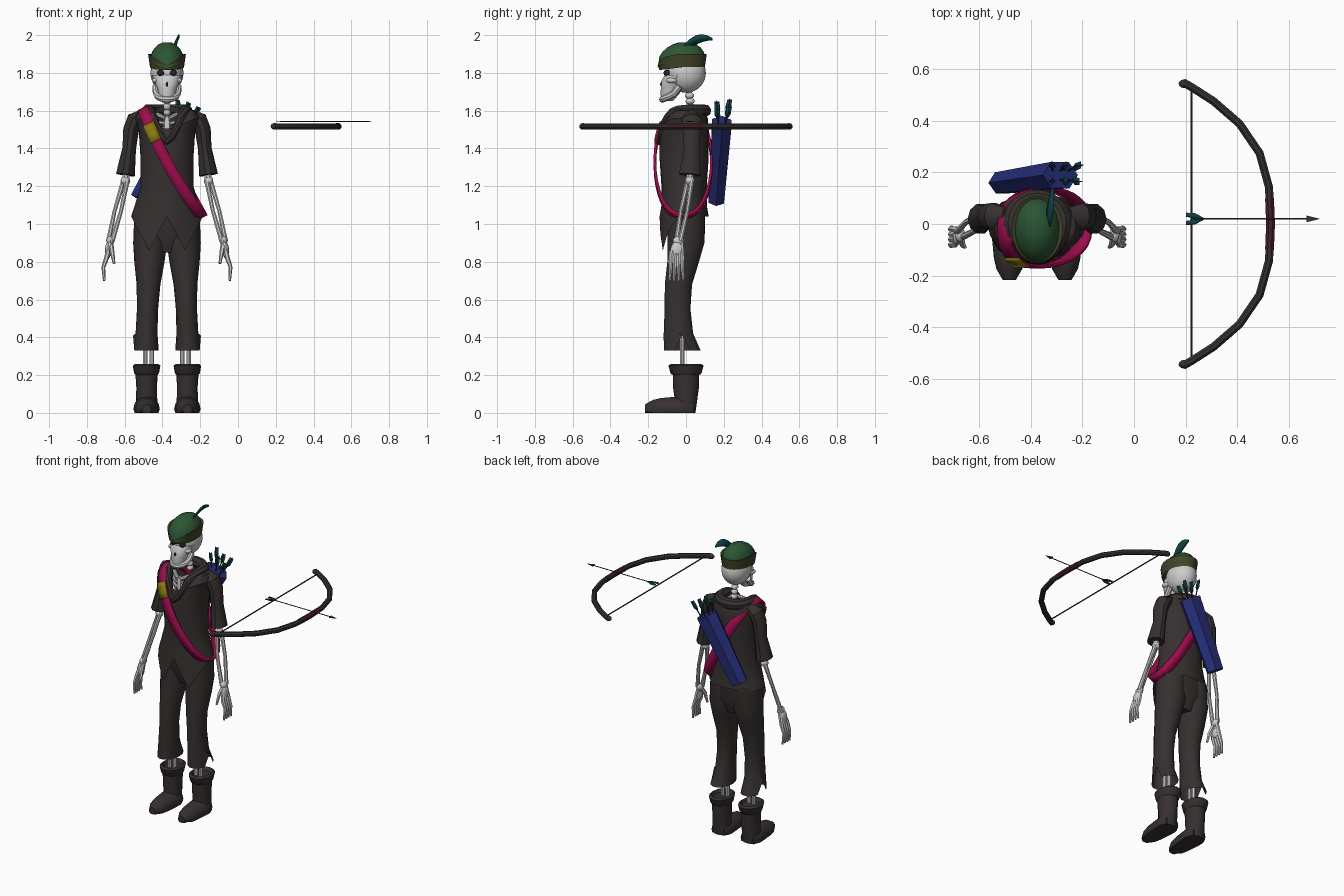
import bpy, bmesh, math
from mathutils import Vector

if "Cube" in bpy.data.objects:
    bpy.data.objects.remove(bpy.data.objects["Cube"])

X, Y, Z = Vector((1, 0, 0)), Vector((0, 1, 0)), Vector((0, 0, 1))
FIGURE_X = -0.376  # centre line of the figure
BOW_X = 0
parts = []


def material(name, red, green, blue):
    mat = bpy.data.materials.new(name)
    mat.use_nodes = True
    mat.diffuse_color = (red, green, blue, 1)
    shader = mat.node_tree.nodes["Principled BSDF"]
    shader.inputs["Base Color"].default_value = mat.diffuse_color
    shader.inputs["Roughness"].default_value = 0.8
    return mat


bone = material("bone", 0.6, 0.6, 0.6)
cloth = material("dark_cloth", 0.037, 0.03, 0.029)
crimson = material("crimson", 0.34, 0.004, 0.075)
blue = material("quiver_blue", 0.019, 0.027, 0.19)
green = material("hat_green", 0.025, 0.092, 0.034)
olive = material("olive", 0.053, 0.058, 0.022)
teal = material("teal", 0.004, 0.06, 0.065)
gold = material("buckle_gold", 0.25, 0.2, 0.005)
maroon = material("maroon", 0.06, 0.015, 0.02)
black = material("socket_black", 0.02, 0.018, 0.018)


def skin(name, rings, mat, cap=True, loop=False, origin=FIGURE_X):
    """Bridge equal rings of points into one surface that stays above the floor."""
    bm = bmesh.new()
    rows = [[bm.verts.new((x, y, max(z, 0))) for x, y, z in ring] for ring in rings]
    count = len(rows[0])
    following = rows[1:] + rows[:1] if loop else rows[1:]
    for row, after in zip(rows, following):
        for i in range(count if count > 2 else 1):
            j = (i + 1) % count
            bm.faces.new((row[i], row[j], after[j], after[i]))
    if cap and not loop and count > 2:
        bm.faces.new(rows[0])
        bm.faces.new(rows[-1])
    bmesh.ops.recalc_face_normals(bm, faces=bm.faces)
    mesh = bpy.data.meshes.new(name)
    bm.to_mesh(mesh)
    bm.free()
    mesh.materials.append(mat)
    part = bpy.data.objects.new(name, mesh)
    part.location.x = origin
    bpy.context.collection.objects.link(part)
    parts.append(part)
    return part


def pair(part):
    """Repeat a part on the other side of the figure."""
    part.modifiers.new("other_side", "MIRROR")


def around(sides):
    return [math.tau * i / sides for i in range(sides)]


def front(angle):
    return max(0, -math.sin(angle))


def loft(name, sections, mat, x=0, y=0, sides=16, shift=None, cap=True, lean=0):
    """Stack ellipses (height, x radius, y radius, optional y offset)."""
    rings = []
    for k, (z, rx, ry, *dy) in enumerate(sections):
        rings.append([(x + lean * z + rx * math.cos(a), y + sum(dy) + ry * math.sin(a),
                       z + (shift(k, a) if shift else 0)) for a in around(sides)])
    return skin(name, rings, mat, cap)


def ball(name, centre, size, mat, sides=12):
    x, y, z = centre
    rx, ry, rz = size
    slices = [math.pi * i / sides for i in range(1, sides)]
    return loft(name, [(z - rz * math.cos(a), rx * math.sin(a), ry * math.sin(a))
                       for a in slices], mat, x, y, sides)


def tube(name, path, radii, mat, sides=8, ref=Y, flat=1, loop=False, origin=FIGURE_X):
    """Sweep an ellipse along a path; flat scales its radius towards ref."""
    path = [Vector(p) for p in path]
    if not isinstance(radii, list):
        radii = [radii] * len(path)
    rings, last = [], len(path) - 1
    for i, (p, radius) in enumerate(zip(path, radii)):
        before = path[i - 1] if i or loop else p
        after = path[(i + 1) % len(path)] if i < last or loop else p
        along = (after - before).normalized()
        u = (ref - along * ref.dot(along)).normalized()
        v = along.cross(u)
        turn = math.pi / sides
        rings.append([p + radius * (u * flat * math.cos(a + turn) + v * math.sin(a + turn))
                      for a in around(sides)])
    return skin(name, rings, mat, loop=loop, origin=origin)


def ribbon(name, path, widths, across, mat, thick, loop=False, origin=FIGURE_X):
    side = across.normalized()
    rows = [(Vector(p) - side * w, Vector(p) + side * w) for p, w in zip(path, widths)]
    part = skin(name, rows, mat, loop=loop, origin=origin)
    solid = part.modifiers.new("thickness", "SOLIDIFY")
    solid.thickness, solid.offset = thick, 0


# Skull and neck
ball("cranium", (0, 0, 1.8), (0.087, 0.105, 0.105), bone, 20)
loft("face", [(1.65, 0.03, 0.03, -0.1), (1.69, 0.046, 0.05, -0.085), (1.72, 0.052, 0.055, -0.078),
              (1.76, 0.07, 0.06, -0.07), (1.79, 0.08, 0.06, -0.05)], bone)
jaw_arc = [math.pi * i / 10 for i in range(11)]
tube("jaw", [(0.06 * math.cos(a), -0.035 - 0.09 * math.sin(a),
              1.73 - 0.07 * abs(math.sin(a)) ** 0.5) for a in jaw_arc],
     0.018, bone, ref=Y + 3 * Z)
ball("nose_socket", (0, -0.129, 1.74), (0.007, 0.008, 0.013), black, 8)
pair(ball("eye_socket", (0.034, -0.1, 1.8), (0.018, 0.019, 0.017), black))
pair(ball("cheekbone", (0.06, -0.075, 1.76), (0.02, 0.03, 0.015), bone))
for i in range(5):
    ball("neck_vertebra", (0, 0.03 - 0.004 * i, 1.59 + 0.03 * i), (0.02, 0.024, 0.018), bone)


# Hat with upturned brim, dipping to a point in front, and feather
def front_point(angle):
    return 1 - abs(math.cos(angle)) if front(angle) else 0


loft("hat_brim", [(1.83, 0.09, 0.12), (1.9, 0.1, 0.13), (1.89, 0.08, 0.11)], olive,
     y=-0.02, sides=24, cap=False,
     shift=lambda k, a: -0.06 * front_point(a) if k else -0.015 * front(a))
dome = [math.pi / 2 * i / 6 for i in range(6)]
loft("hat_crown", [(1.86 + 0.105 * math.sin(a), 0.09 * math.cos(a), 0.125 * math.cos(a),
                    0.02 * math.sin(a)) for a in dome], green, y=-0.025, sides=24,
     shift=lambda k, a: 0 if k else -0.035 * front_point(a))
feather = [i / 6 for i in range(7)]
ribbon("hat_feather", [(0.04 + 0.02 * t, -0.04 + 0.18 * t, 1.91 + 0.075 * math.sin(2 * t))
                       for t in feather],
       [0.005 + 0.021 * math.sin(math.pi * t) for t in feather], X + 2 * Z, teal, 0.006)


# Tunic with pointed front flaps and a V neck
def tunic_edges(k, a):
    if k == 0:
        flap = max(0, 1 - abs(2 * abs(math.cos(a)) - 1))
        return -0.18 * flap if front(a) else 0
    return -0.055 * max(0, k - 4) * front(a) ** 4


loft("tunic", [(1.04, 0.19, 0.13), (1.1, 0.17, 0.12), (1.2, 0.14, 0.12), (1.35, 0.14, 0.13),
               (1.5, 0.15, 0.13), (1.56, 0.17, 0.125), (1.6, 0.15, 0.11), (1.61, 0.09, 0.1)],
     cloth, y=-0.01, sides=24, shift=tunic_edges, cap=False)
tube("hood_collar", [(0.1 * math.cos(a), 0.1 * math.sin(a) - 0.04 * front(a),
                      1.6 - 0.165 * front(a) ** 4) for a in around(24)],
     [0.034 - 0.016 * front(a) for a in around(24)], cloth, ref=Z + Y / 5, loop=True)
loft("hips", [(0.85, 0.08, 0.06), (0.95, 0.17, 0.1), (1.07, 0.17, 0.1)], cloth)

# Chest bones inside the neckline
ball("sternum", (0, -0.08, 1.51), (0.02, 0.015, 0.07), bone, 8)
pair(tube("collarbone", [(0.01, -0.09, 1.56), (0.05, -0.06, 1.58), (0.12, 0, 1.57)], 0.012, bone))
for i in range(3):
    drop = Z * 0.035 * i
    pair(tube("rib", [Vector((0, -0.08, 1.53)) - drop, Vector((0.05, -0.07, 1.54)) - drop,
                      Vector((0.09, 0, 1.56)) - drop], 0.01, bone, 6))

# Sleeves and arm bones
pair(tube("sleeve", [(0.12, 0.03, 1.58), (0.17, 0.03, 1.55), (0.19, 0.03, 1.5),
                     (0.2, 0.03, 1.4), (0.22, 0.02, 1.26)],
          [0.03, 0.045, 0.042, 0.036, 0.05], cloth, 10, flat=1.2))
shoulder, elbow, wrist = Vector((0.18, 0.03, 1.5)), Vector((0.22, 0.02, 1.23)), Vector((0.3, -0.04, 0.91))
pair(tube("upper_arm", [shoulder, elbow], 0.02, bone))
pair(ball("elbow", elbow, (0.025, 0.025, 0.025), bone))
pair(ball("wrist", wrist, (0.02, 0.03, 0.025), bone))
pair(ball("palm", wrist + Vector((0.012, -0.008, -0.05)), (0.016, 0.034, 0.045), bone))
for spread in (X + Y, -X - Y):
    pair(tube("forearm_bone", [elbow + spread * 0.01, elbow.lerp(wrist, 0.5) + spread * 0.017,
                               wrist + spread * 0.01], [0.014, 0.011, 0.014], bone))
for i in range(4):
    fan = Y * (i - 1.5) / 100
    pair(tube("finger", [wrist + fan, wrist + Vector((0.02, -0.01, -0.09)) + 2 * fan,
                         wrist + Vector((0.037, -0.01, -0.14)) + 2 * fan,
                         wrist + Vector((0.032, -0.01, -0.21)) + 2.5 * fan],
              [0.012, 0.013, 0.01, 0.007], bone, 6))
pair(tube("thumb", [wrist, wrist + Vector((-0.01, -0.04, -0.06)),
                    wrist + Vector((-0.02, -0.05, -0.12))], [0.015, 0.012, 0.007], bone, 6))

# Trouser legs, leaning in towards the hips, with a side slit at the hem
pair(loft("trouser_leg", [(0.33, 0.068, 0.1, -0.02), (0.42, 0.058, 0.08, -0.04),
                          (0.55, 0.056, 0.07, -0.045), (0.68, 0.063, 0.074, -0.04),
                          (0.8, 0.08, 0.086, -0.015), (0.9, 0.09, 0.1), (1.06, 0.09, 0.1)],
          cloth, x=0.125, lean=-0.04, sides=14, cap=False,
          shift=lambda k, a: 0.08 if k == 0 and a == 0 else 0))
for x in (0.08, 0.115):
    pair(tube("shin_bone", [(x, -0.02, 0.2), (x, -0.02, 0.55)], 0.013, bone))

# Boots
pair(loft("boot_shaft", [(0, 0.06, 0.05), (0.13, 0.054, 0.068), (0.22, 0.06, 0.07)], cloth, x=0.108))
pair(loft("boot_cuff", [(0.2, 0.058, 0.07), (0.21, 0.066, 0.082), (0.25, 0.073, 0.093),
                        (0.26, 0.06, 0.08), (0.24, 0.05, 0.06)], cloth, x=0.108))
pair(tube("boot_foot", [(0.108, 0.04 - 0.043 * i, 0.02) for i in range(7)],
          [0.05, 0.07, 0.068, 0.064, 0.06, 0.05, 0.025], cloth, 14, ref=Z))


# Shoulder strap, bowed across the chest, and its buckle
def strap_point(angle, grow=0):
    c, s = math.cos(angle), math.sin(angle)
    bulge = math.copysign(abs(s) ** 0.85, s) * (0.15 + grow)
    bow = 0.03 * max(0, s) ** 2
    return (0.03 - bow - (0.155 + grow) * c, -0.015 - bulge, 1.325 + (0.285 + grow) * c)


strap_side = 2 * X + Z
ribbon("strap", [strap_point(a) for a in around(32)], [0.03] * 32, strap_side,
       crimson, 0.014, loop=True)
ribbon("strap_buckle", [strap_point(0.8 + i / 8, 0.008) for i in range(4)], [0.031] * 4,
       strap_side, gold, 0.009)

# Quiver with arrows
low, high = Vector((-0.135, 0.16, 1.125)), Vector((0.09, 0.19, 1.535))
axis = (high - low).normalized()
tube("quiver", [low, high], [0.062, 0.078], blue, 6, flat=0.76)
for i in range(6):
    column, row = i % 3 - 1, i // 3 - 0.5
    base = high + Vector((0.03 * column, 0.036 * row, -0.015 * column))
    aim = axis + Vector((0.25 * column - 0.25, 0.3 * row, 0.1))
    tip = base + aim.normalized() * (0.1 + 0.012 * (i % 2))
    tube("quiver_arrow_shaft", [base, tip], 0.004, cloth, 6)
    for across in (2 * X - Z, Y):
        ribbon("quiver_arrow_fletching", [base.lerp(tip, t) for t in (0.4, 0.6, 1)],
               [0.003, 0.015, 0.013], across, teal, 0.003)

# Bow, string and nocked arrow
level = 1.517
bow_y = [0.55 * math.sin(math.pi / 12 * i) for i in range(-6, 7)]
tube("bow_limbs", [(0.19 + 0.34 * (1 - abs(y / 0.55) ** 3), y, level) for y in bow_y],
     0.017, cloth, ref=Z, origin=BOW_X)
tube("bow_grip", [(0.526, -0.1, level), (0.53, 0, level), (0.526, 0.1, level)],
     0.0185, maroon, ref=Z, origin=BOW_X)
for y in (bow_y[0], bow_y[-1]):
    ball("bow_tip", (0.195, y * 0.99, level), (0.022, 0.017, 0.017), cloth).location.x = BOW_X
tube("bow_string", [(0.223, -0.53, level), (0.223, 0.53, level)], 0.004, cloth, 6, ref=Z, origin=BOW_X)
nock, point = Vector((0.222, 0.02, 1.543)), Vector((0.72, 0.02, 1.543))
tube("arrow_shaft", [nock, point - X * 0.04], 0.003, cloth, 6, origin=BOW_X)
tube("arrow_head", [point - X * 0.05, point], [0.018, 0.001], cloth, 4, ref=Z, flat=0.25, origin=BOW_X)
for side in (Y, -Y):
    ribbon("arrow_fletching", [nock - X * 0.02 + side * 0.016, nock + X * 0.015 + side * 0.012,
                               nock + X * 0.05], [0.008, 0.01, 0.003], Y, teal, 0.003, origin=BOW_X)

# Smooth shading with sharp edges kept
bpy.ops.object.select_all(action="DESELECT")
for part in parts:
    part.select_set(True)
bpy.context.view_layer.objects.active = parts[0]
bpy.ops.object.shade_smooth_by_angle(angle=math.radians(35))
